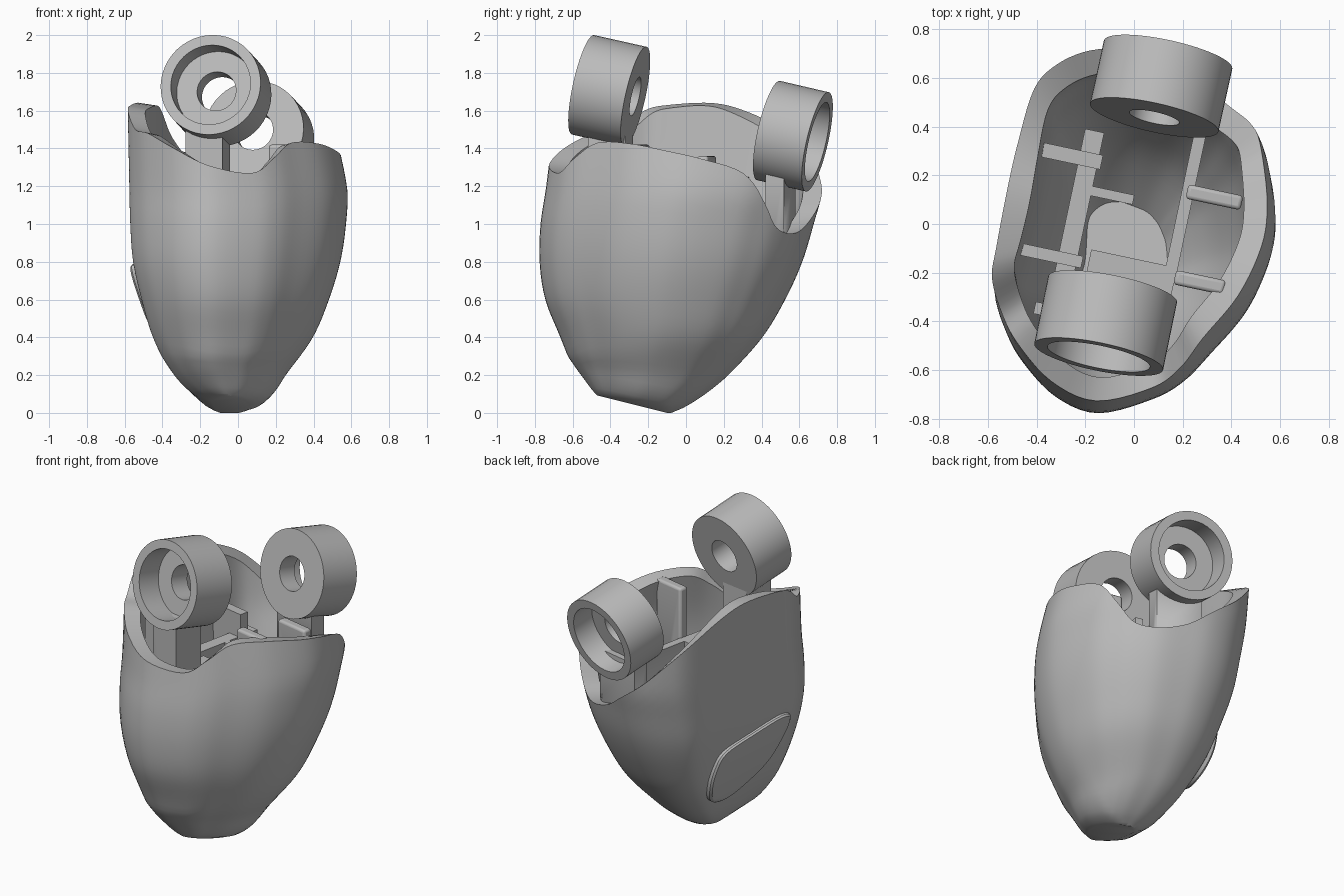
import bpy, bmesh, math
from mathutils import Vector, Matrix

cube = bpy.data.objects.get("Cube")
if cube:
    bpy.data.objects.remove(cube, do_unlink=True)

grey = bpy.data.materials.new("light grey")
grey.use_nodes = True
colour = (0.5, 0.5, 0.5, 1)
grey.diffuse_color = colour
grey.node_tree.nodes["Principled BSDF"].inputs["Base Color"].default_value = colour


def finish(bm, name, angle=35):
    bmesh.ops.recalc_face_normals(bm, faces=bm.faces)
    mesh = bpy.data.meshes.new(name)
    bm.to_mesh(mesh)
    bm.free()
    ob = bpy.data.objects.new(name, mesh)
    bpy.context.collection.objects.link(ob)
    mesh.materials.append(grey)
    bpy.ops.object.select_all(action='DESELECT')
    ob.select_set(True)
    bpy.context.view_layer.objects.active = ob
    bpy.ops.object.shade_smooth_by_angle(angle=math.radians(angle))
    return ob


def smooth_loop(points, steps):
    """Closed spline through the points."""
    pts = [Vector(p) for p in points]
    n, out = len(pts), []
    for i in range(n):
        a, b, c, d = (pts[(i + k) % n] for k in (-1, 0, 1, 2))
        for s in range(steps):
            t = s / steps
            out.append(0.5 * (2 * b + (c - a) * t + (2 * a - 5 * b + 4 * c - d) * t * t
                              + (3 * b - a - 3 * c + d) * t ** 3))
    return out


def bridge(bm, rings):
    for a, b in zip(rings, rings[1:]):
        n = len(a)
        for i in range(n):
            j = (i + 1) % n
            bm.faces.new((a[i], a[j], b[j], b[i]))


# Shell outline seen from above, with the height of the wavy rim
RIM = [(-.15, -.77, 1.31), (.08, -.71, 1.27), (.21, -.635, 1.35), (.32, -.52, 1.43),
       (.47, -.34, 1.425), (.56, -.13, 1.385), (.575, .05, 1.345), (.535, .28, 1.27),
       (.47, .42, 1.11), (.4, .52, .98), (.28, .62, .95), (.12, .68, 1.0),
       (-.03, .715, 1.11), (-.18, .7, 1.23), (-.31, .635, 1.37), (-.4, .53, 1.48),
       (-.465, .3, 1.59), (-.51, .1, 1.64), (-.56, -.15, 1.63), (-.58, -.28, 1.6),
       (-.54, -.42, 1.5), (-.47, -.55, 1.48), (-.33, -.7, 1.4)]
# Shell extents: z, x min, x max, y min, y max
EXTENT = [(0, -.14, .06, -.47, -.08), (.03, -.205, .13, -.495, -.01), (.1, -.28, .195, -.535, .1),
          (.2, -.35, .255, -.585, .22), (.4, -.45, .395, -.665, .4), (.6, -.51, .48, -.745, .52),
          (.8, -.555, .54, -.775, .61), (1, -.57, .57, -.77, .67), (1.2, -.575, .575, -.74, .72),
          (1.7, -.585, .46, -.68, .73)]


def slope(i, k):
    a, b = EXTENT[max(i - 1, 0)], EXTENT[min(i + 1, len(EXTENT) - 1)]
    return (b[k] - a[k]) / (b[0] - a[0])


def extent(z):
    """Smoothly blended extents at height z."""
    i = max(j for j in range(len(EXTENT) - 1) if EXTENT[j][0] <= max(z, 0))
    a, b = EXTENT[i], EXTENT[i + 1]
    h = b[0] - a[0]
    t = (z - a[0]) / h
    s = t * t * (3 - 2 * t)
    return [a[k] * (1 - s) + b[k] * s + h * t * (1 - t) * ((1 - t) * slope(i, k) - t * slope(i + 1, k))
            for k in range(1, 5)]


def section(x, y, z):
    """Move an outline point to its place at height z."""
    x0, x1, y0, y1 = extent(z)
    px = x0 + (x + .58) / 1.155 * (x1 - x0)
    py = y0 + (y + .77) / 1.48 * (y1 - y0)
    lift = .25 * max(0, -.1 - py) * max(0, 1 - z / .3)
    return Vector((px, py, z + lift))


def inward(p, amount):
    x0, x1, y0, y1 = extent(p.z)
    d = Vector(((x0 + x1) / 2 - p.x, (y0 + y1) / 2 - p.y, 0))
    return p + d.normalized() * amount


# Hollow shell: outside, rim, inside and floor
bm = bmesh.new()
loop = smooth_loop(RIM, 5)
ROWS, FLOOR = 30, .17
rings = []
for r in range(ROWS + 1):
    t = (r / ROWS) ** 1.4
    rings.append([bm.verts.new(section(p.x, p.y, p.z * t)) for p in loop])
for r in range(17):
    ring = []
    for p in loop:
        z = p.z - .015 + (FLOOR - p.z + .015) * r / 16
        ring.append(bm.verts.new(inward(section(p.x, p.y, z), .1)))
    rings.append(ring)
bridge(bm, rings)
bm.faces.new(rings[0])
bm.faces.new(rings[-1])
finish(bm, "shell")

# Hidden core that trims the inner parts to the shell
bm = bmesh.new()
rings = [[bm.verts.new(inward(section(p.x, p.y, .14 + .09 * r), .06)) for p in loop] for r in range(18)]
bridge(bm, rings)
bm.faces.new(rings[0])
bm.faces.new(rings[-1])
core = finish(bm, "trim_core")
core.hide_render = True
core.hide_set(True)


# Raised panel on the flat side
def side_point(y, z, out):
    x0, x1, y0, y1 = extent(z)
    yo = (y - y0) / (y1 - y0) * 1.48 - .77
    return section(-.53 + .21 * yo, yo, z) + Vector((-.97, .21, -.1)) * out


bm = bmesh.new()
patch = smooth_loop([(.27, .58, 0), (.27, .45, 0), (.21, .33, 0), (.08, .3, 0), (-.1, .42, 0),
                     (-.21, .54, 0), (-.28, .74, 0), (-.21, .79, 0), (.03, .74, 0), (.22, .68, 0)], 4)
middle = sum(patch, Vector()) / len(patch)
rings = []
for scale, out in ((1, -.04), (1, .015), (.96, .026), (.87, .028)):
    rings.append([bm.verts.new(side_point(*(middle + (p - middle) * scale).xy, out)) for p in patch])
bridge(bm, rings)
bm.faces.new(rings[-1])
finish(bm, "side_panel", 30)


# Round mounting bosses, each with a wide recess and a narrow through hole
def boss(name, open_end, far_end, sides=48):
    a, b = Vector(open_end), Vector(far_end)
    axis = b - a
    rot = axis.to_track_quat('Z', 'Y')
    length = axis.length
    profile = [(.27, 0), (.27, length), (.105, length), (.105, length * .55),
               (.215, length * .55), (.215, 0)]
    bm = bmesh.new()
    rings = []
    for radius, h in profile:
        ring = []
        for i in range(sides):
            t = math.tau * i / sides
            ring.append(bm.verts.new(a + rot @ Vector((radius * math.cos(t), radius * math.sin(t), h))))
        rings.append(ring)
    bridge(bm, rings + rings[:1])
    finish(bm, name)


boss("front_boss", (-.145, -.545, 1.737), (-.088, -.268, 1.675))
boss("back_boss", (.14, .695, 1.435), (.083, .437, 1.495))


# Inner walls, ribs and posts follow the turned flat side
def block(name, x, y, low, high, width, depth, bevel=0):
    bm = bmesh.new()
    bmesh.ops.create_cube(bm, size=1)
    bm.transform(Matrix.Translation((x, y, (low + high) / 2)) @ Matrix.Rotation(math.radians(-12), 4, 'Z')
                 @ Matrix.Diagonal((width, depth, high - low, 1)))
    ob = finish(bm, name)
    if bevel:
        mod = ob.modifiers.new("bevel", 'BEVEL')
        mod.width, mod.segments = bevel, 3
    trim = ob.modifiers.new("trim", 'BOOLEAN')
    trim.operation, trim.solver, trim.object = 'INTERSECT', 'EXACT', core


block("left_inner_wall", -.23, .06, .12, 1.1, .08, .66)
block("right_inner_wall", .21, .08, .12, 1.1, .05, .6)
block("front_floor_block", -.02, -.24, .12, 1.1, .36, .2)
block("left_front_rib", -.34, -.13, .3, 1.25, .26, .05)
block("left_back_rib", -.26, .28, .3, 1.25, .26, .06)
block("right_front_rib", .27, -.24, .3, 1.42, .21, .06, .015)
block("right_back_rib", .33, .11, .3, 1.36, .23, .06, .015)
block("centre_tab", -.1, .12, .5, 1.1, .2, .04)
block("front_post", -.16, -.4, .3, 1.5, .2, .2)
block("back_post", .1, .5, .4, 1.28, .3, .1)
block("front_brace", -.33, -.36, .4, 1.38, .16, .05)
